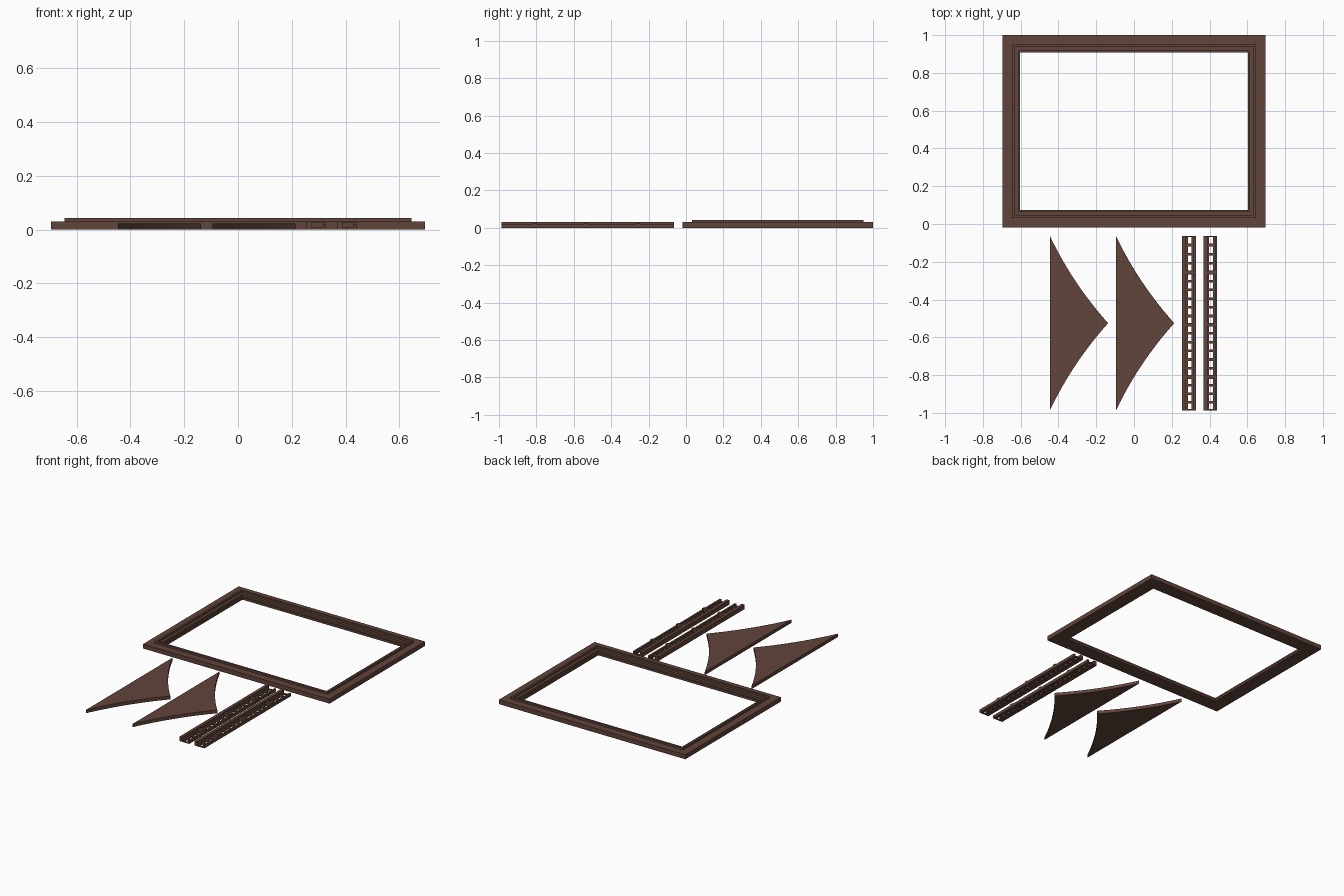
import bpy, bmesh

if "Cube" in bpy.data.objects:
    bpy.data.objects.remove(bpy.data.objects["Cube"])

wood = bpy.data.materials.new("dark_brown_wood")
wood.diffuse_color = (0.12, 0.058, 0.044, 1)
wood.use_nodes = True
wood.node_tree.nodes["Principled BSDF"].inputs["Base Color"].default_value = wood.diffuse_color


def finish(name, bm):
    bmesh.ops.recalc_face_normals(bm, faces=bm.faces)
    mesh = bpy.data.meshes.new(name)
    bm.to_mesh(mesh)
    bm.free()
    mesh.materials.append(wood)
    obj = bpy.data.objects.new(name, mesh)
    bpy.context.collection.objects.link(obj)
    return obj


def add_box(bm, x0, x1, y0, y1, z0, z1):
    verts = bmesh.ops.create_cube(bm, size=1)["verts"]
    for v in verts:
        v.co.x = x0 if v.co.x < 0 else x1
        v.co.y = y0 if v.co.y < 0 else y1
        v.co.z = z0 if v.co.z < 0 else z1


# Picture frame: a stepped moulding swept around a mitred rectangle
def picture_frame():
    profile = [(0, 0), (0, 0.03), (0.05, 0.03), (0.05, 0.043), (0.064, 0.043),
               (0.064, 0.03), (0.083, 0.03), (0.083, 0.015), (0.092, 0.015), (0.092, 0)]
    x, y0, y1 = 0.695, -0.018, 1.0
    corners = [(-x, y0, 1, 1), (x, y0, -1, 1), (x, y1, -1, -1), (-x, y1, 1, -1)]
    bm = bmesh.new()
    rings = [[bm.verts.new((cx + sx * d, cy + sy * d, z)) for d, z in profile]
             for cx, cy, sx, sy in corners]
    n = len(profile)
    for i in range(4):
        a, b = rings[i], rings[(i + 1) % 4]
        for j in range(n):
            k = (j + 1) % n
            bm.faces.new((a[j], b[j], b[k], a[k]))
    finish("picture_frame", bm)


# Stand wing: flat triangle with two slightly hollow edges
def stand_wing(name, x0):
    steps, half, depth, mid_y, sag = 12, 0.461, 0.308, -0.525, 0.02
    edge = []
    for i in range(steps + 1):
        t = i / steps
        bow = sag * 4 * t * (1 - t)
        edge.append((x0 + depth * t - bow * 0.83, half * (1 - t) - bow * 0.55))
    outline = [(x, mid_y + y) for x, y in edge]
    outline += [(x, mid_y - y) for x, y in reversed(edge[:-1])]
    bm = bmesh.new()
    face = bm.faces.new([bm.verts.new((x, y, 0)) for x, y in outline])
    top = bmesh.ops.extrude_face_region(bm, geom=[face])["geom"]
    for v in top:
        if isinstance(v, bmesh.types.BMVert):
            v.co.z = 0.022
    finish(name, bm)


# Slotted rail: channel with a ladder floor and raised cross bars
def slotted_rail(name, x0):
    y0, y1, floor = -0.987, -0.063, 0.008
    bm = bmesh.new()
    add_box(bm, x0, x0 + 0.021, y0, y1, 0, 0.03)               # tall wall
    add_box(bm, x0 + 0.061, x0 + 0.073, y0, y1, 0, 0.02)       # low wall
    add_box(bm, x0 + 0.021, x0 + 0.031, y0, y1, 0, floor)      # floor strips
    add_box(bm, x0 + 0.051, x0 + 0.061, y0, y1, 0, floor)
    bars = [-0.81, -0.533, -0.257]
    for y in bars:
        add_box(bm, x0 + 0.021, x0 + 0.073, y - 0.01, y + 0.01, 0, 0.027)
    # Rungs between the slots, spaced evenly in each section
    ends = [y0] + bars + [y1]
    for lo, hi, count in zip(ends, ends[1:], (4, 6, 6, 4)):
        pitch = (hi - lo) / count
        for i in range(count + 1):
            y = lo + pitch * i
            add_box(bm, x0 + 0.031, x0 + 0.051, max(y0, y - 0.007), min(y1, y + 0.007), 0, floor)
    finish(name, bm)


picture_frame()
stand_wing("left_stand_wing", -0.445)
stand_wing("right_stand_wing", -0.095)
slotted_rail("left_rail", 0.254)
slotted_rail("right_rail", 0.367)
